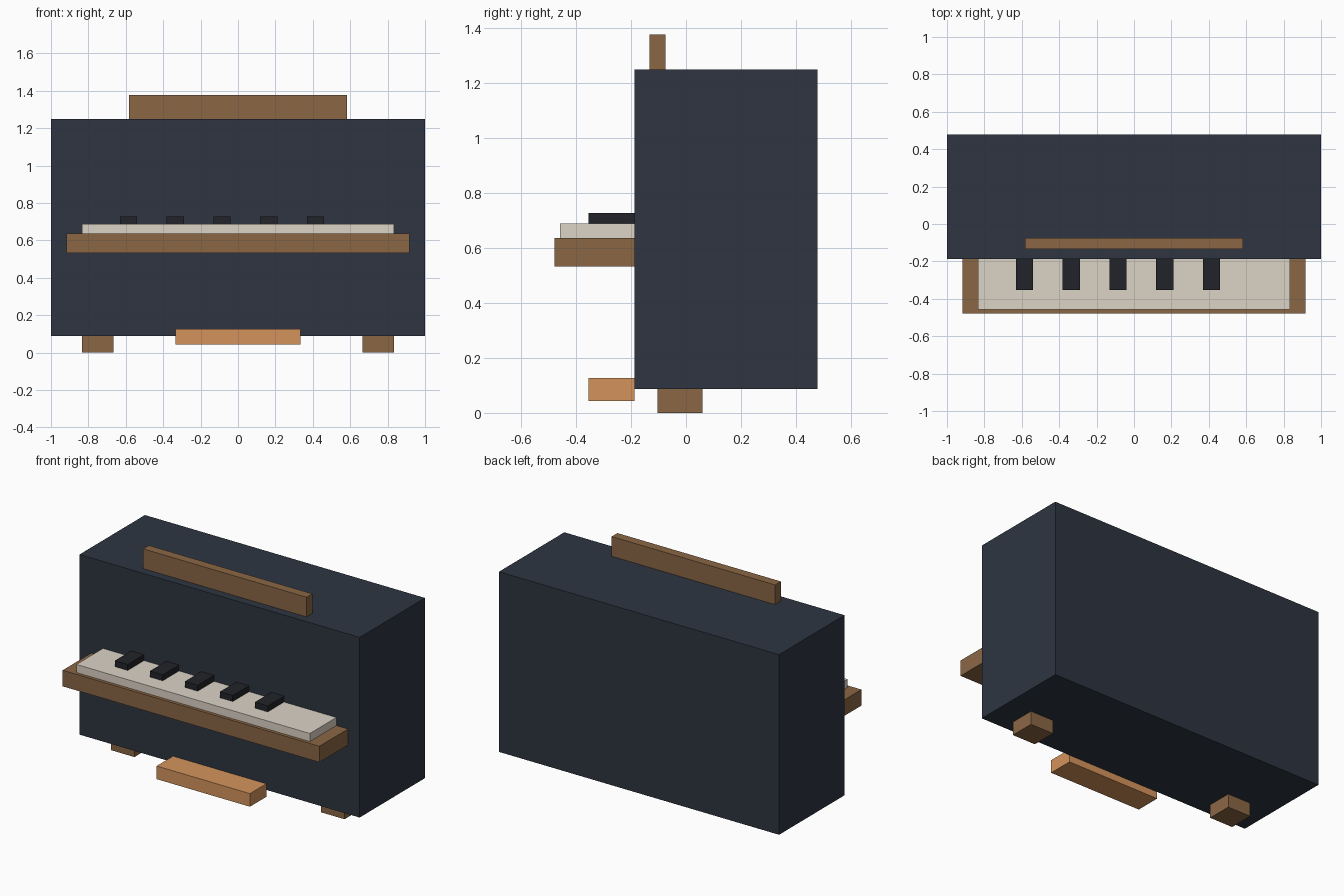
import bpy

if "Cube" in bpy.data.objects:
    bpy.data.objects.remove(bpy.data.objects["Cube"])


def material(name, hex_colour):
    """Material from an sRGB hex colour, converted to linear."""
    mat = bpy.data.materials.new(name)
    rgb = [int(hex_colour[i:i + 2], 16) / 255 for i in (0, 2, 4)]
    lin = [c / 12.92 if c <= 0.04045 else ((c + 0.055) / 1.055) ** 2.4 for c in rgb]
    mat.diffuse_color = (*lin, 1)
    mat.use_nodes = True
    mat.node_tree.nodes["Principled BSDF"].inputs["Base Color"].default_value = mat.diffuse_color
    return mat


def box(name, x, y, z, mat):
    """Box from (min, max) pairs along each axis."""
    spans = (x, y, z)
    bpy.ops.mesh.primitive_cube_add(size=1, location=[(a + b) / 2 for a, b in spans])
    obj = bpy.context.object
    obj.name = name
    obj.scale = [b - a for a, b in spans]
    bpy.ops.object.transform_apply(location=False, rotation=False, scale=True)
    obj.data.materials.append(mat)
    return obj


lacquer = material("dark_lacquer", "2e3541")
wood = material("wood", "8b6745")
brass = material("brass", "d4945c")
ivory = material("ivory", "dcd4c6")
ebony = material("ebony", "222429")

FRONT = -0.1875  # front plane of the cabinet

# Cabinet
box("cabinet", (-1, 1), (FRONT, 0.479), (0.0875, 1.25), lacquer)

# Key bed and white keys
box("key_bed", (-0.9167, 0.9167), (-0.479, FRONT), (0.533, 0.6365), wood)
box("white_keys", (-0.8333, 0.8333), (-0.458, FRONT), (0.6365, 0.6885), ivory)

# Black keys
for i in range(5):
    cx = -0.5855 + 0.25 * i
    box(f"black_key_{i + 1}", (cx - 0.0458, cx + 0.0458), (-0.354, FRONT), (0.6885, 0.727), ebony)

# Music stand on the lid
box("music_stand", (-0.5833, 0.5833), (-0.1335, -0.075), (1.25, 1.377), wood)

# Pedal bar
box("pedal_bar", (-0.3333, 0.3333), (-0.354, FRONT), (0.0425, 0.127), brass)

# Feet, one on each side
for side, sx in (("left", -1), ("right", 1)):
    cx = 0.75 * sx
    box(f"foot_{side}", (cx - 0.0833, cx + 0.0833), (-0.104, 0.06), (0, 0.0875), wood)
